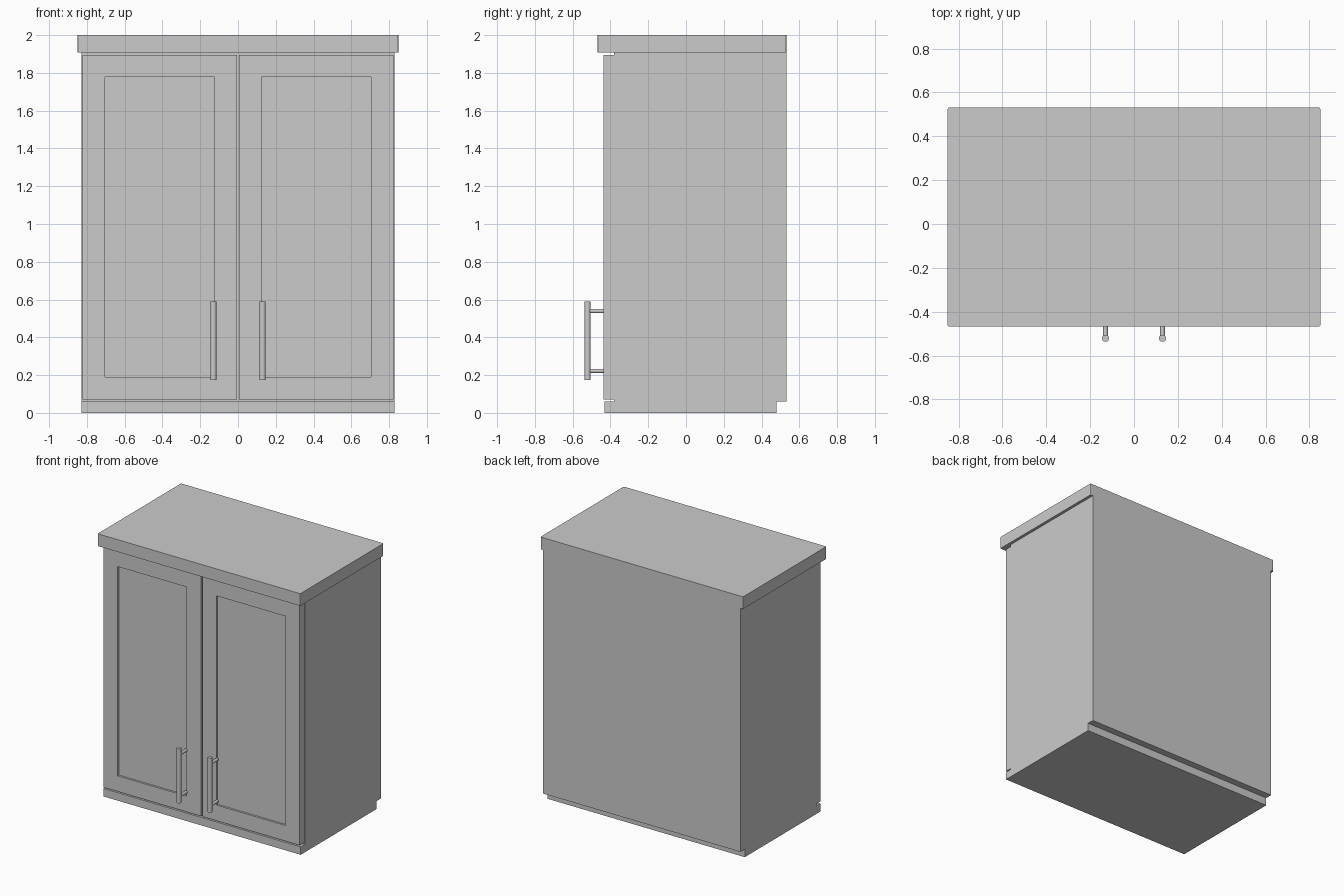
import bpy, bmesh
from mathutils import Vector

if "Cube" in bpy.data.objects:
    bpy.data.objects.remove(bpy.data.objects["Cube"])


def finish(name, bm):
    bmesh.ops.recalc_face_normals(bm, faces=bm.faces)
    mesh = bpy.data.meshes.new(name)
    bm.to_mesh(mesh)
    bm.free()
    obj = bpy.data.objects.new(name, mesh)
    bpy.context.collection.objects.link(obj)
    return obj


def box_bm(lo, hi):
    lo, hi = Vector(lo), Vector(hi)
    bm = bmesh.new()
    bmesh.ops.create_cube(bm, size=1)
    for v in bm.verts:
        v.co = (lo + hi) / 2 + v.co * (hi - lo)
    return bm


def rod(name, a, b, r, sides=24):
    a, b = Vector(a), Vector(b)
    bpy.ops.mesh.primitive_cylinder_add(vertices=sides, radius=r,
                                        depth=(b - a).length, location=(a + b) / 2)
    obj = bpy.context.object
    obj.name = name
    obj.rotation_euler = (b - a).to_track_quat('Z', 'Y').to_euler()
    bpy.ops.object.shade_smooth_by_angle()
    return obj


# Carcass and plinth (recessed at the back)
finish("carcass", box_bm((-0.828, -0.381, 0.06), (0.828, 0.531, 1.907)))
finish("plinth", box_bm((-0.828, -0.431, 0), (0.828, 0.478, 0.06)))

# Countertop with eased vertical corners
bm = box_bm((-0.85, -0.468, 1.907), (0.85, 0.531, 2.0))
corners = [e for e in bm.edges if abs(e.verts[0].co.z - e.verts[1].co.z) > 0.01]
bmesh.ops.bevel(bm, geom=corners, offset=0.007, segments=2, profile=0.5, affect='EDGES')
finish("countertop", bm)

for side, s in (("left", -1), ("right", 1)):
    # Door with a recessed centre panel
    x0, x1 = sorted((s * 0.006, s * 0.823))
    bm = box_bm((x0, -0.436, 0.072), (x1, -0.381, 1.896))
    bmesh.ops.recalc_face_normals(bm, faces=bm.faces)
    front = min(bm.faces, key=lambda f: f.calc_center_median().y)
    bmesh.ops.inset_region(bm, faces=[front], thickness=0.168)
    bmesh.ops.inset_region(bm, faces=[front], thickness=0.0001)
    for v in front.verts:
        v.co.y += 0.015
    finish(side + "_door", bm)

    # Bar handle on two posts
    x = s * 0.13
    rod(side + "_handle_bar", (x, -0.521, 0.175), (x, -0.521, 0.589), 0.016)
    for i, z in enumerate((0.222, 0.539)):
        rod(f"{side}_handle_post_{i + 1}", (x, -0.521, z), (x, -0.434, z), 0.011)
